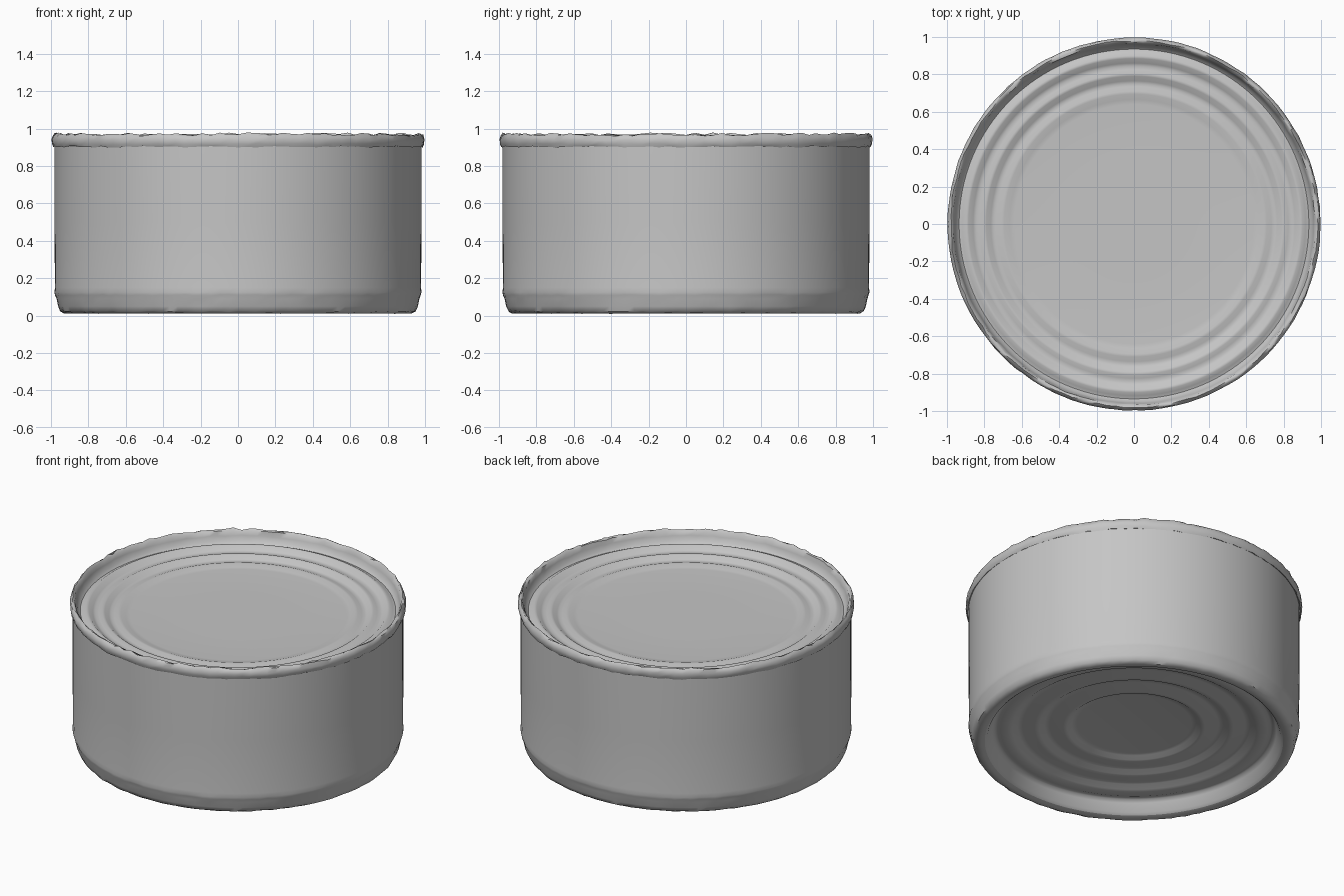
import bpy, bmesh, math, random

random.seed(4)
if "Cube" in bpy.data.objects:
    bpy.data.objects.remove(bpy.data.objects["Cube"])

SEGMENTS = 128

steel = bpy.data.materials.new("plain grey tin")
steel.use_nodes = True
colour = (0.56, 0.56, 0.56, 1)
steel.diffuse_color = colour
steel.node_tree.nodes["Principled BSDF"].inputs["Base Color"].default_value = colour


def lathe(name, profile, jitter=None, angle=40):
    """Turn a radius/height profile about z; jitter maps a ring index to (radial, vertical) wobble."""
    jitter = jitter or {}
    bm = bmesh.new()
    rings = []
    for i, (r, z) in enumerate(profile):
        if r == 0:
            rings.append([bm.verts.new((0, 0, z))] * SEGMENTS)
            continue
        dr, dz = jitter.get(i, (0, 0))
        ring = []
        for k in range(SEGMENTS):
            a = 2 * math.pi * k / SEGMENTS
            rr = r + random.uniform(-dr, dr)
            zz = z + random.uniform(-dz, dz)
            ring.append(bm.verts.new((rr * math.cos(a), rr * math.sin(a), zz)))
        rings.append(ring)
    for low, high in zip(rings, rings[1:]):
        for k in range(SEGMENTS):
            n = (k + 1) % SEGMENTS
            corners = [low[k], low[n], high[n], high[k]]
            bm.faces.new(list(dict.fromkeys(corners)))
    mesh = bpy.data.meshes.new(name)
    bm.to_mesh(mesh)
    bm.free()
    mesh.materials.append(steel)
    obj = bpy.data.objects.new(name, mesh)
    bpy.context.collection.objects.link(obj)
    bpy.ops.object.select_all(action="DESELECT")
    obj.select_set(True)
    bpy.context.view_layer.objects.active = obj
    bpy.ops.object.shade_smooth_by_angle(angle=math.radians(angle))


# Side wall, with a faint bead above the rounded lower corner
lathe("can_wall", [(0.885, 0.018), (0.905, 0.012), (0.93, 0.012), (0.95, 0.024),
                   (0.962, 0.05), (0.970, 0.09), (0.977, 0.11), (0.981, 0.125),
                   (0.979, 0.15), (0.981, 0.5), (0.981, 0.91)],
      {2: (0.002, 0.002), 3: (0.003, 0.003), 6: (0.002, 0.003)})

# Rolled top seam with an uneven worn edge, running down to the lid
lathe("top_rim", [(0.979, 0.908), (0.987, 0.903), (0.994, 0.918), (0.997, 0.94),
                  (0.990, 0.962), (0.980, 0.970), (0.968, 0.962), (0.960, 0.935),
                  (0.950, 0.905), (0.935, 0.892)],
      {1: (0.002, 0.004), 2: (0.002, 0.004), 3: (0.002, 0.004), 4: (0.003, 0.006),
       5: (0.004, 0.009), 6: (0.003, 0.005), 7: (0.003, 0.003)}, 50)

# Recessed lid with pressed ridges stepping down towards the middle
lathe("lid", [(0.935, 0.892), (0.918, 0.897), (0.90, 0.909), (0.885, 0.908),
              (0.86, 0.885), (0.845, 0.881), (0.825, 0.882), (0.805, 0.891),
              (0.79, 0.889), (0.765, 0.869), (0.75, 0.866), (0.735, 0.867),
              (0.71, 0.876), (0.695, 0.876), (0.665, 0.866), (0.64, 0.864),
              (0.3, 0.864), (0, 0.864)])

# Hollow underside: stepped panel, narrow groove, then a steep wall to the foot
lathe("base_panel", [(0, 0.135), (0.34, 0.135), (0.37, 0.132), (0.395, 0.115),
                     (0.42, 0.113), (0.50, 0.130), (0.53, 0.129), (0.56, 0.111),
                     (0.59, 0.109), (0.66, 0.123), (0.69, 0.121), (0.72, 0.101),
                     (0.75, 0.097), (0.79, 0.095), (0.81, 0.102), (0.83, 0.098),
                     (0.845, 0.08), (0.87, 0.03), (0.885, 0.018)])
